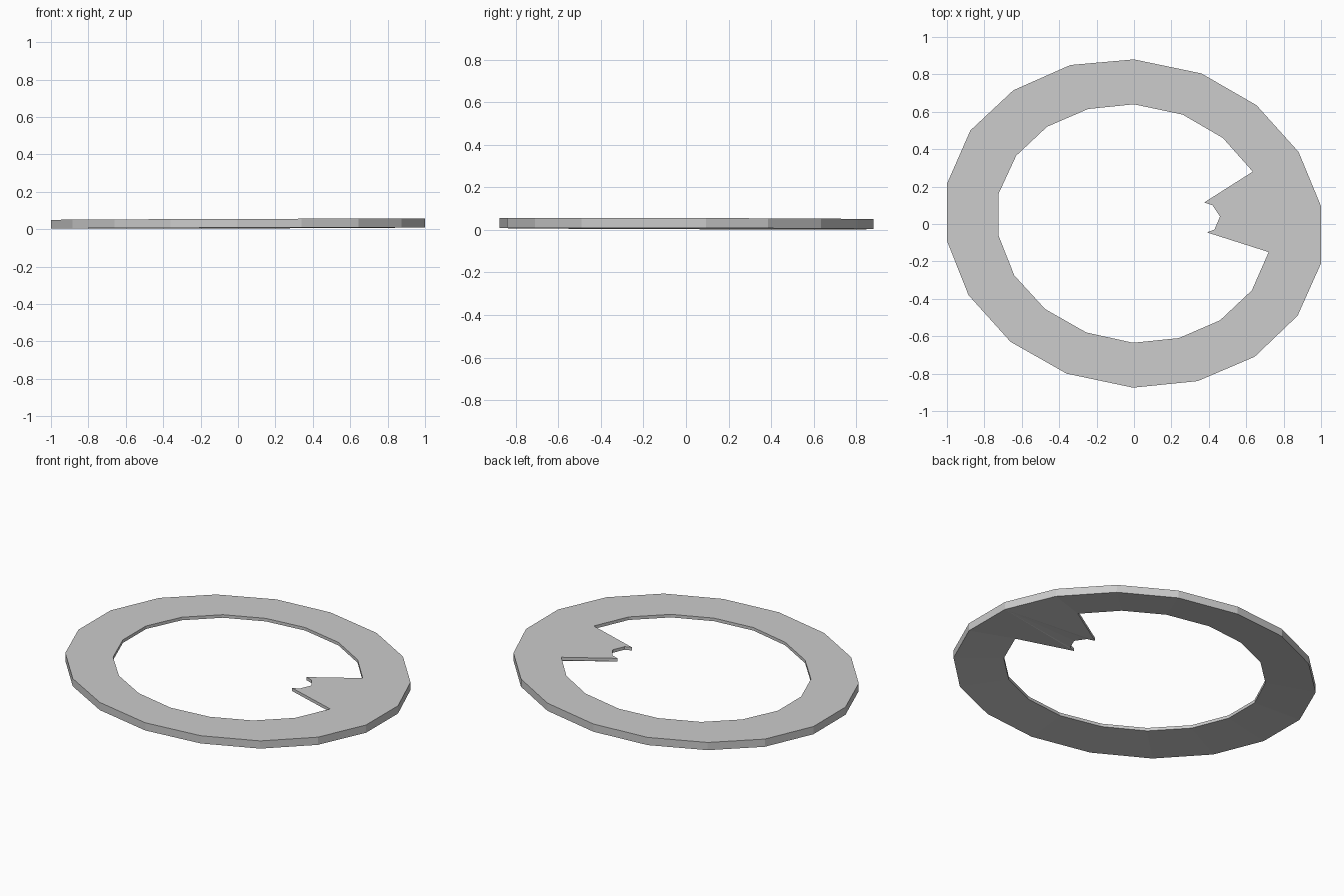
import bpy

if "Cube" in bpy.data.objects:
    bpy.data.objects.remove(bpy.data.objects["Cube"])

# Outlines seen from above, clockwise from the back
outer = [(0, .88), (.36, .805), (.655, .635), (.88, .385), (1, .095), (1, -.21),
         (.875, -.49), (.645, -.71), (.34, -.84), (-.005, -.875), (-.36, -.8),
         (-.66, -.63), (-.885, -.38), (-1, -.09), (-1, .215), (-.875, .5),
         (-.645, .715), (-.34, .85)]
inner = [(0, .64), (.26, .585), (.475, .46), (.635, .28), None, (.72, -.15),
         (.63, -.355), (.46, -.515), (.24, -.61), (-.005, -.635), (-.255, -.58),
         (-.475, -.455), (-.64, -.275), (-.725, -.06), (-.725, .16), (-.63, .365),
         (-.465, .52), (-.245, .615)]
# Notched tooth that points inwards at the right
tooth = [(.375, .115), (.42, .1), (.46, .04), (.43, -.03), (.39, -.045)]

verts, faces = [], []


def add(p, bottom):
    """Add a point at the bottom and top; returns both indices."""
    tilt = .003 * p[0] - .0025 * p[1]
    verts.extend([(*p, max(0, bottom + tilt)), (*p, .0525 + tilt)])
    return len(verts) - 2, len(verts) - 1


def skin(loop):
    """Top face and matching bottom face."""
    faces.append([v[1] for v in reversed(loop)])
    faces.append([v[0] for v in loop])


def walls(line):
    for a, b in zip(line, line[1:] + line[:1]):
        faces.append([a[0], a[1], b[1], b[0]])


# The underside rises towards the thin inner edge
O = [add(p, .006) for p in outer]
groups = [[add(p, .034) for p in (tooth if q is None else [q])] for q in inner]
for i in range(18):
    j = (i + 1) % 18
    skin([O[i], O[j], groups[j][0], groups[i][-1]])
    for a, b in zip(groups[i], groups[i][1:]):
        skin([O[i], b, a])
walls(O)
walls([v for g in groups for v in g][::-1])

mesh = bpy.data.meshes.new("flat_ring")
mesh.from_pydata(verts, [], faces)
ring = bpy.data.objects.new("flat_ring", mesh)
bpy.context.collection.objects.link(ring)

# Consistent outward normals
import bmesh
bm = bmesh.new()
bm.from_mesh(mesh)
bmesh.ops.recalc_face_normals(bm, faces=bm.faces)
bm.to_mesh(mesh)
bm.free()
